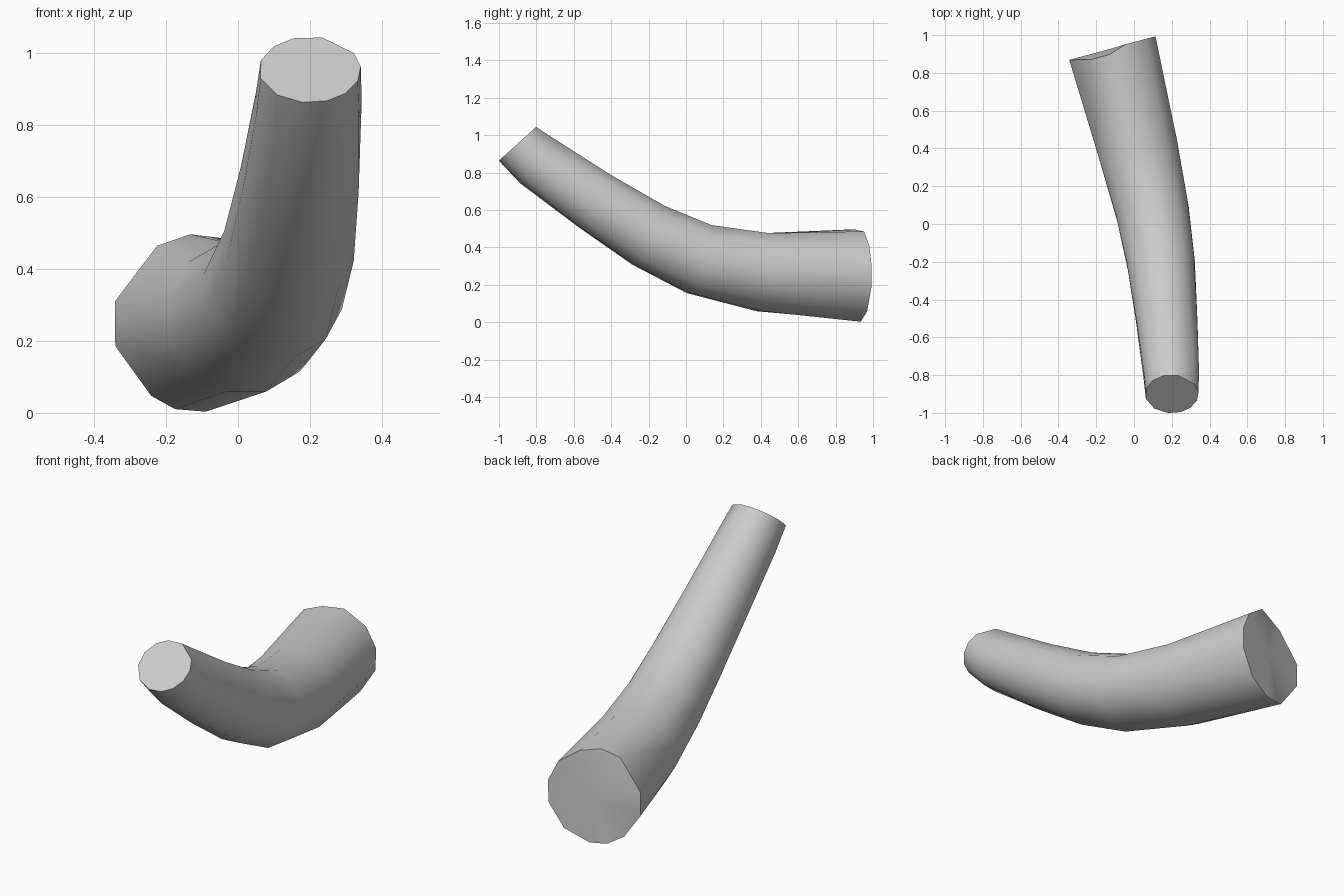
import bpy, bmesh
from math import radians, cos, sin
from mathutils import Vector

if "Cube" in bpy.data.objects:
    bpy.data.objects.remove(bpy.data.objects["Cube"])

# Stations along the bent tube: centre, direction, half width, half height
STATIONS = [
    ((0.20, -0.90, 0.955), (0.00, -0.67, 0.74), 0.142, 0.137),
    ((0.195, -0.79, 0.86), (0.02, -0.78, 0.62), 0.150, 0.153),
    ((0.172, -0.49, 0.65), (0.06, -0.83, 0.55), 0.168, 0.168),
    ((0.142, -0.20, 0.465), (0.12, -0.86, 0.45), 0.185, 0.183),
    ((0.097, 0.07, 0.338), (0.19, -0.92, 0.30), 0.200, 0.197),
    ((0.018, 0.41, 0.268), (0.25, -0.96, 0.10), 0.220, 0.217),
    ((-0.115, 0.93, 0.25), (0.26, -0.96, 0.01), 0.243, 0.248),
]
# Uneven cross-section corners at each end, blended along the tube
FRONT = [164, 135, 108, 76, 30, 5, -20, -46, -70, -98, -130, -165]
MIDDLE = [165, 135, 105, 75, 45, 15, -15, -45, -75, -105, -135, -165]
BACK = [166, 120, 96, 72, 40, 12, -15, -50, -84, -105, -125, -165]


def ring(bm, i):
    centre, d, w, h = STATIONS[i]
    c, d = Vector(centre), Vector(d).normalized()
    right = Vector((-d.y, d.x, 0)).normalized()
    up = d.cross(right).normalized()
    if up.z < 0:
        up = -up
    angles = {0: FRONT, 1: FRONT, len(STATIONS) - 1: BACK}.get(i, MIDDLE)
    verts = []
    for a in angles:
        p = c + right * w * cos(radians(a)) + up * h * sin(radians(a))
        # back rim is slightly set back at its upper left and lower left corners
        if i == len(STATIONS) - 1 and a in (120, 96, -125):
            p += d * 0.03
        verts.append(bm.verts.new(p))
    return c, verts


bm = bmesh.new()
rings = [ring(bm, i) for i in range(len(STATIONS))]

# Tube wall
for (_, a), (_, b) in zip(rings, rings[1:]):
    for k in range(len(a)):
        j = (k + 1) % len(a)
        bm.faces.new((a[k], a[j], b[j], b[k]))

# End caps
for c, r in (rings[0], rings[-1]):
    hub = bm.verts.new(c)
    for k in range(len(r)):
        bm.faces.new((r[k], r[(k + 1) % len(r)], hub))

bmesh.ops.recalc_face_normals(bm, faces=bm.faces)
mesh = bpy.data.meshes.new("bent_tube")
bm.to_mesh(mesh)
bm.free()
tube = bpy.data.objects.new("bent_tube", mesh)
bpy.context.collection.objects.link(tube)
bpy.context.view_layer.objects.active = tube
tube.select_set(True)
bpy.ops.object.shade_smooth_by_angle(angle=radians(50))
